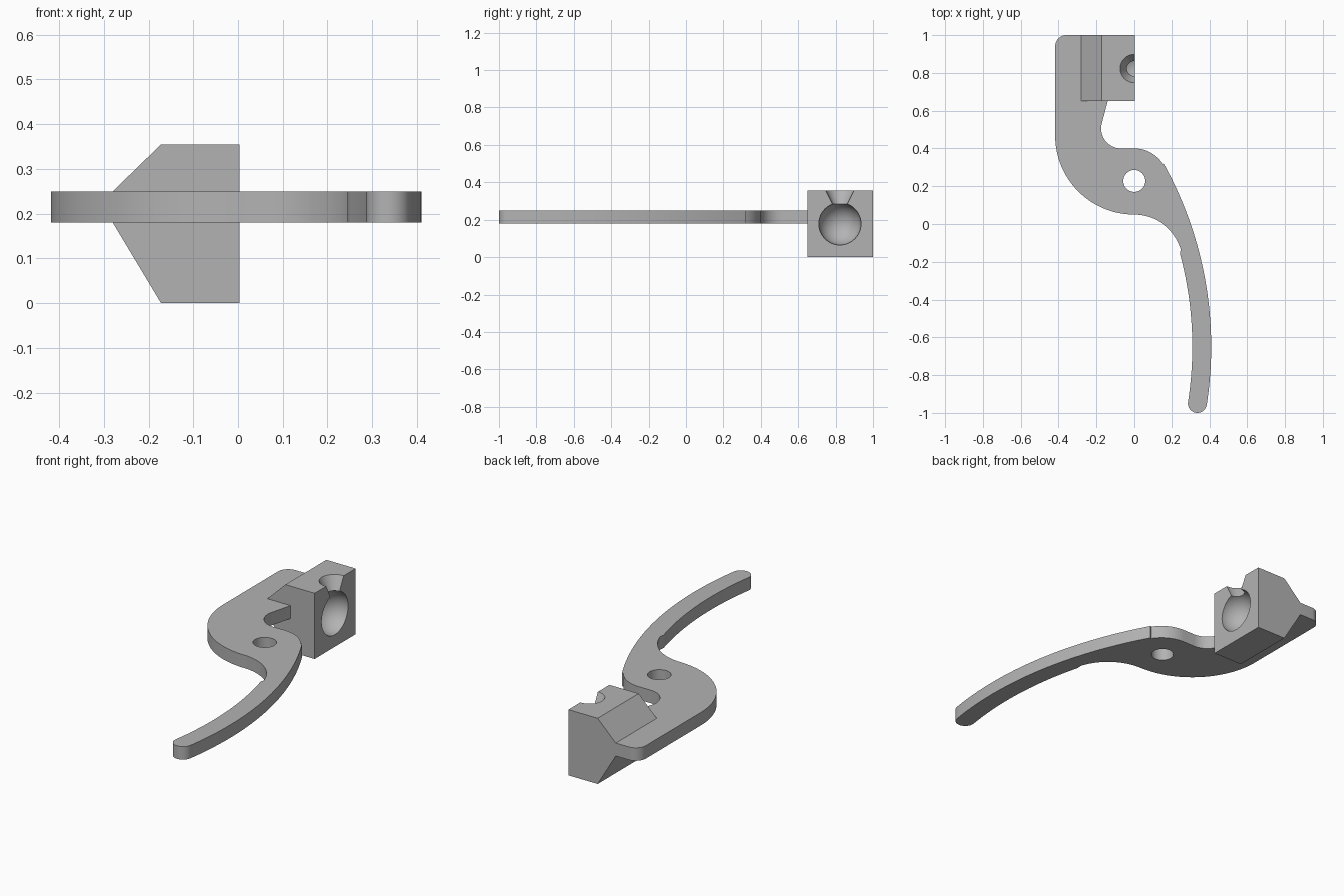
import bpy
import bmesh
from math import cos, sin, radians
from mathutils import Vector

if "Cube" in bpy.data.objects:
    bpy.data.objects.remove(bpy.data.objects["Cube"])

grey = bpy.data.materials.new("plain grey")
grey.use_nodes = True
colour = (0.45, 0.45, 0.45, 1)
grey.diffuse_color = colour
grey.node_tree.nodes["Principled BSDF"].inputs["Base Color"].default_value = colour


def arc(cx, cy, r, start, end, steps=16):
    """Points along a circular arc, angles in degrees."""
    angles = [radians(start + (end - start) * i / steps) for i in range(steps + 1)]
    return [(cx + r * cos(a), cy + r * sin(a)) for a in angles]


def extrude(name, points, offset):
    """Solid made by sweeping a flat outline along an offset."""
    bm = bmesh.new()
    face = bm.faces.new([bm.verts.new(p) for p in points])
    result = bmesh.ops.extrude_face_region(bm, geom=[face], use_keep_orig=True)
    moved = [v for v in result["geom"] if isinstance(v, bmesh.types.BMVert)]
    bmesh.ops.translate(bm, verts=moved, vec=Vector(offset))
    bmesh.ops.recalc_face_normals(bm, faces=bm.faces)
    mesh = bpy.data.meshes.new(name)
    bm.to_mesh(mesh)
    bm.free()
    mesh.materials.append(grey)
    obj = bpy.data.objects.new(name, mesh)
    bpy.context.collection.objects.link(obj)
    return obj


def activate(obj):
    bpy.ops.object.select_all(action="DESELECT")
    obj.select_set(True)
    bpy.context.view_layer.objects.active = obj


def cut(target, cutter):
    """Subtract the cutter from the target, then discard it."""
    cutter.hide_render = True
    cutter.data.materials.append(grey)
    mod = target.modifiers.new("cut", "BOOLEAN")
    mod.operation = "DIFFERENCE"
    mod.solver = "EXACT"
    mod.object = cutter
    activate(target)
    bpy.ops.object.modifier_apply(modifier=mod.name)
    bpy.data.objects.remove(cutter)


# Lever plate: rounded shoulder, pivot hub and long curved finger
bottom, top = 0.18, 0.25
arm_x, arm_y, tilt = -1.59, -0.65, -8.85
tip_x = arm_x + 1.95 * cos(radians(tilt))
tip_y = arm_y + 1.95 * sin(radians(tilt))
outline = (
    arc(-0.358, 0.94, 0.06, 90, 180, 10)
    + arc(0, 0.468, 0.418, 180, 270, 32)
    + arc(0, -0.21, 0.26, 90, 17, 20)[1:]
    + arc(arm_x, arm_y, 1.9, 15, tilt, 32)
    + arc(tip_x, tip_y, 0.05, 180 + tilt, 360 + tilt)[1:-1]
    + arc(arm_x, arm_y, 2.0, tilt, 29, 40)
    + arc(0, 0.22, 0.18, 29, 90)[1:]
    + arc(-0.07, 0.505, 0.105, 270, 165, 20)
    + [(-0.138, 0.66), (-0.27, 0.66), (-0.27, 1.0)]
)
lever = extrude("lever_plate", [(x, y, bottom) for x, y in outline],
                (0, 0, top - bottom))

# Pivot hole
bpy.ops.mesh.primitive_cylinder_add(vertices=48, radius=0.058, depth=0.3,
                                    location=(0, 0.228, 0.215))
cut(lever, bpy.context.object)

# Socket block with chamfered outer side
profile = [(-0.28, top), (-0.172, 0.355), (0.003, 0.355),
           (0.003, 0), (-0.172, 0), (-0.28, bottom)]
block = extrude("socket_block", [(x, 0.65, z) for x, z in profile], (0, 0.35, 0))

# Ball socket and the countersunk opening above it
bpy.ops.mesh.primitive_uv_sphere_add(segments=48, ring_count=24, radius=0.113,
                                     location=(0, 0.823, 0.178))
cut(block, bpy.context.object)
bpy.ops.mesh.primitive_cone_add(vertices=48, radius1=0.03, radius2=0.08,
                                depth=0.1, location=(0, 0.823, 0.315))
cut(block, bpy.context.object)

for part in (lever, block):
    activate(part)
    bpy.ops.object.shade_smooth_by_angle(angle=radians(25))
